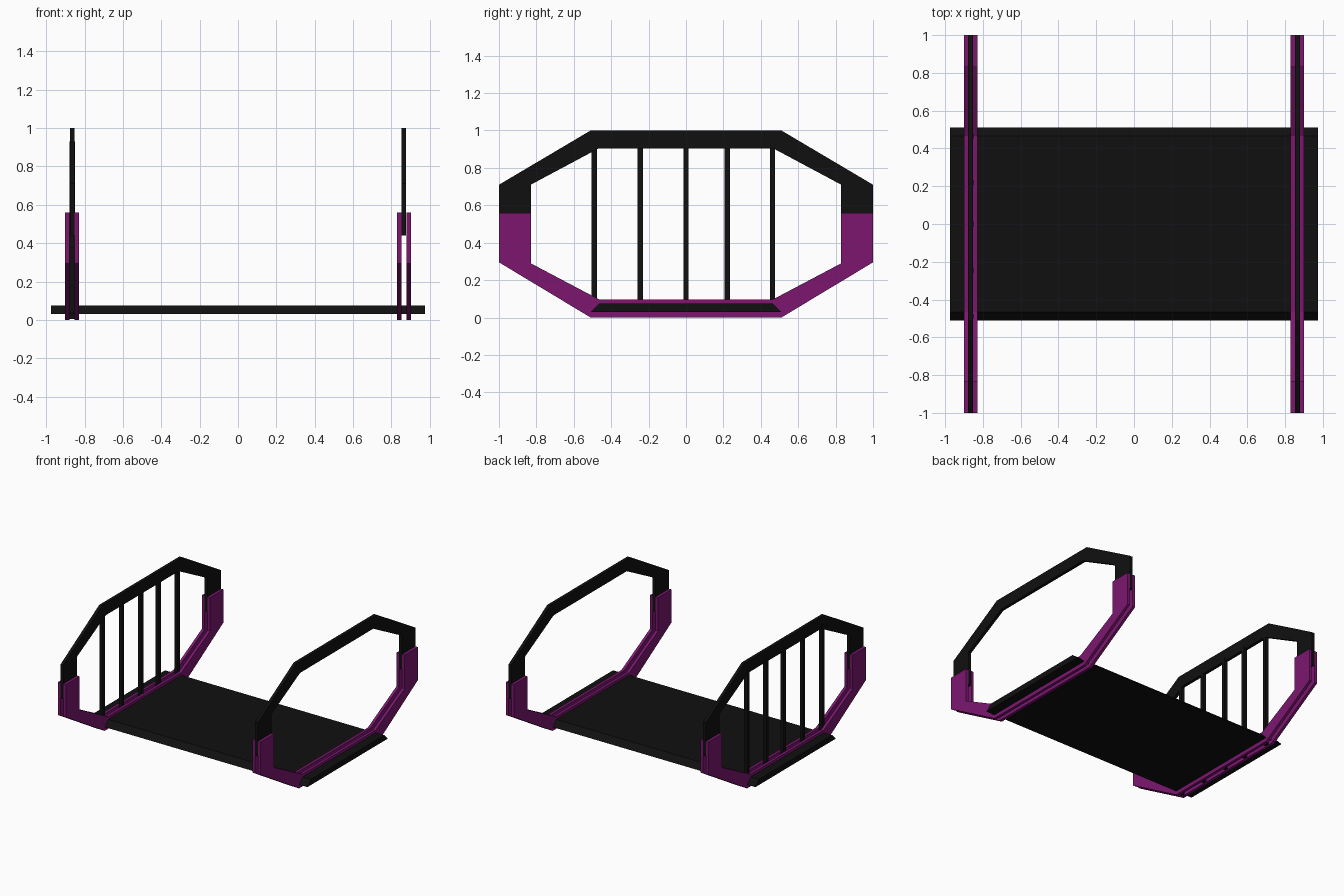
import bpy, bmesh

if "Cube" in bpy.data.objects:
    bpy.data.objects.remove(bpy.data.objects["Cube"])


def material(name, rgb):
    m = bpy.data.materials.new(name)
    m.diffuse_color = (*rgb, 1)
    m.use_nodes = True
    m.node_tree.nodes["Principled BSDF"].inputs["Base Color"].default_value = m.diffuse_color
    return m


BLACK = material("black", (0.005, 0.005, 0.005))
PURPLE = material("purple", (0.2, 0.008, 0.16))


def prism(name, profile, x0, x1, mat):
    """Extrude a (y, z) outline from x0 to x1."""
    bm = bmesh.new()
    face = bm.faces.new([bm.verts.new((x0, y, z)) for y, z in profile])
    new = bmesh.ops.extrude_face_region(bm, geom=[face])["geom"]
    bmesh.ops.translate(bm, vec=(x1 - x0, 0, 0),
                        verts=[g for g in new if isinstance(g, bmesh.types.BMVert)])
    bmesh.ops.recalc_face_normals(bm, faces=bm.faces)
    me = bpy.data.meshes.new(name)
    bm.to_mesh(me)
    bm.free()
    me.materials.append(mat)
    ob = bpy.data.objects.new(name, me)
    bpy.context.collection.objects.link(ob)
    return ob


def mirrored(outer, inner):
    """Symmetric arch outline from its right-hand outer and inner points."""
    flip = lambda pts: [(-y, z) for y, z in pts]
    return outer + flip(outer[::-1]) + flip(inner) + inner[::-1]


rail = mirrored([(1, 0.44), (1, 0.71), (0.51, 1)],
                [(0.83, 0.44), (0.83, 0.71), (0.465, 0.905)])
plate = mirrored([(1, 0.56), (1, 0.295), (0.51, 0)],
                 [(0.83, 0.56), (0.83, 0.29), (0.465, 0.097)])

# Deck with bevelled long edges
prism("deck", [(-0.51, 0.03), (0.51, 0.03), (0.465, 0.075), (-0.465, 0.075)],
      -0.975, 0.975, BLACK)

# End frames: upper rail held between two lower side plates
for side, cx in (("left", -0.865), ("right", 0.865)):
    prism(f"{side}_upper_rail", rail, cx - 0.0125, cx + 0.0125, BLACK)
    prism(f"{side}_plate_a", plate, cx - 0.036, cx - 0.0135, PURPLE)
    prism(f"{side}_plate_b", plate, cx + 0.0135, cx + 0.036, PURPLE)

# Upright bars, left end only
for i, y in enumerate((-0.49, -0.245, 0, 0.22, 0.463)):
    h = 0.014
    prism(f"bar_{i + 1}", [(y - h, 0.005), (y + h, 0.005), (y + h, 0.93), (y - h, 0.93)],
          -0.865 - h, -0.865 + h, BLACK)
